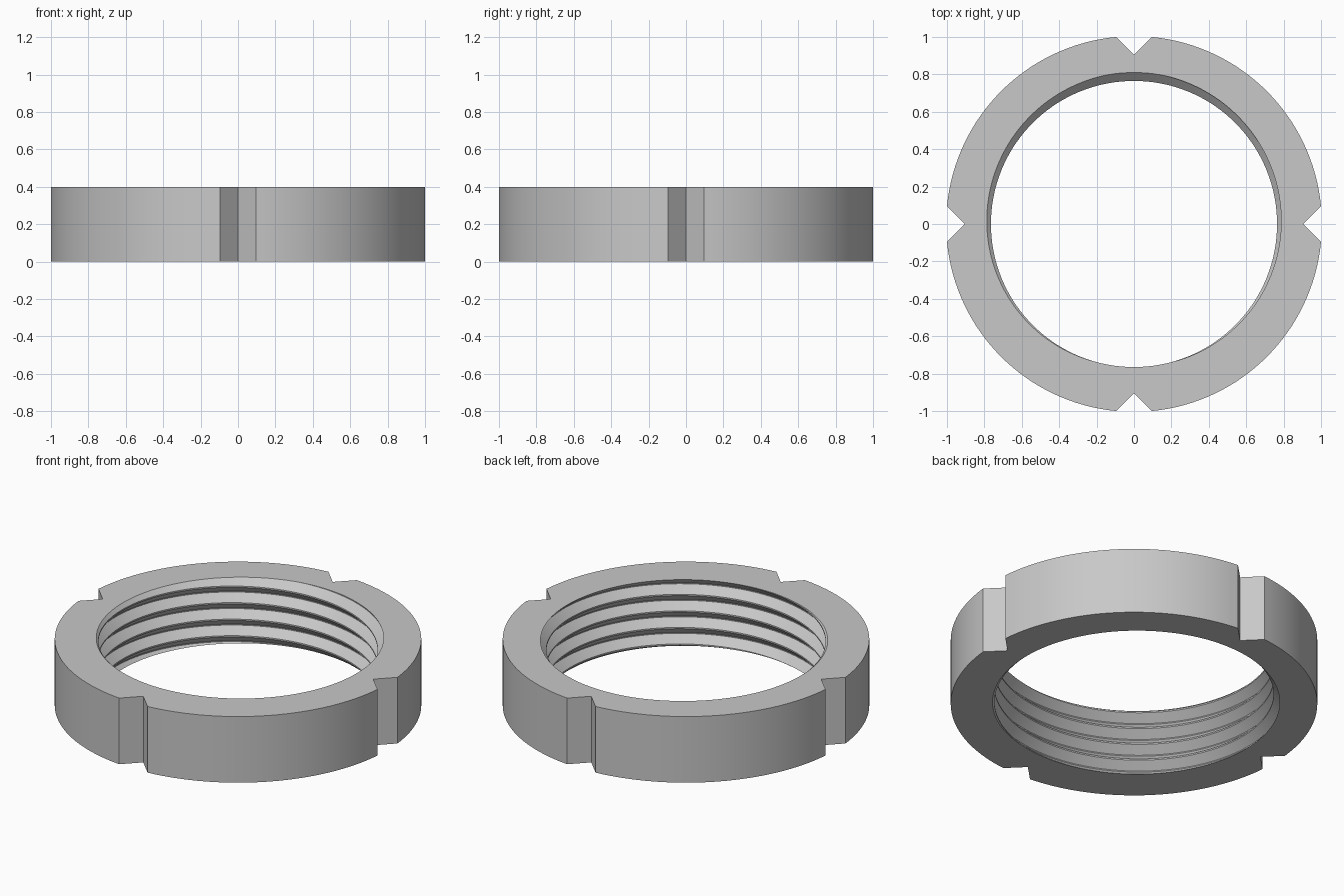
import bpy
import bmesh
from math import sin, cos, tau, pi, asin, radians

cube = bpy.data.objects.get("Cube")
if cube:
    bpy.data.objects.remove(cube, do_unlink=True)

HEIGHT = 0.4
OUTER = 1.0045            # outer radius
NOTCH = 0.095             # half width and depth of each V notch
MINOR, MAJOR = 0.765, 0.81
PITCH = 0.1
SEGS = 144                # steps round the thread
ARC = 32                  # steps in each outer arc

steel = bpy.data.materials.new("steel grey")
steel.use_nodes = True
grey = (0.58, 0.58, 0.58, 1)
steel.diffuse_color = grey
steel.node_tree.nodes["Principled BSDF"].inputs["Base Color"].default_value = grey

bm = bmesh.new()

# Internal right-hand thread: one tooth profile swept along a helix
root, crest = 0.003, 0.004
tooth = [(-root, MAJOR), (root, MAJOR),
         (PITCH / 2 - crest, MINOR), (PITCH / 2 + crest, MINOR)]
columns = []
for i in range(SEGS + 1):
    a = tau * i / SEGS
    lift = HEIGHT + PITCH * (a - pi / 2) / tau
    columns.append([bm.verts.new((r * cos(a), r * sin(a), lift + PITCH * k + z))
                    for k in range(-6, 3) for z, r in tooth])
for left, right in zip(columns, columns[1:]):
    for j in range(len(left) - 1):
        bm.faces.new((left[j], left[j + 1], right[j + 1], right[j]))
bmesh.ops.remove_doubles(bm, verts=bm.verts[:], dist=0.00005)

# Trim the thread flush with the two flat faces
for level, side in ((0, -1), (HEIGHT, 1)):
    bmesh.ops.bisect_plane(bm, geom=bm.verts[:] + bm.edges[:] + bm.faces[:],
                           dist=0.00001, plane_co=(0, 0, level),
                           plane_no=(0, 0, side), clear_outer=True)

# Outer wall: four arcs parted by V notches
outline = []
half = asin(NOTCH / OUTER)
for q in range(4):
    mid = q * pi / 2
    outline.append(((1 - NOTCH) * cos(mid), (1 - NOTCH) * sin(mid)))
    for s in range(ARC + 1):
        a = mid + half + (pi / 2 - 2 * half) * s / ARC
        outline.append((OUTER * cos(a), OUTER * sin(a)))
low = [bm.verts.new((x, y, 0)) for x, y in outline]
high = [bm.verts.new((x, y, HEIGHT)) for x, y in outline]
for i in range(len(outline)):
    bm.faces.new((low[i - 1], low[i], high[i], high[i - 1]))

# Flat top and bottom rings
for level in (0, HEIGHT):
    rim = [e for e in bm.edges if e.is_boundary
           and all(abs(v.co.z - level) < 0.0001 for v in e.verts)]
    bmesh.ops.triangle_fill(bm, edges=rim, use_beauty=True,
                            normal=(0, 0, 1 if level else -1))

bmesh.ops.recalc_face_normals(bm, faces=bm.faces[:])
mesh = bpy.data.meshes.new("slotted_ring_nut")
bm.to_mesh(mesh)
bm.free()
mesh.materials.append(steel)
nut = bpy.data.objects.new("slotted_ring_nut", mesh)
bpy.context.scene.collection.objects.link(nut)

# Smooth round walls, crisp edges
bpy.ops.object.select_all(action='DESELECT')
nut.select_set(True)
bpy.context.view_layer.objects.active = nut
bpy.ops.object.shade_smooth_by_angle(angle=radians(25))
